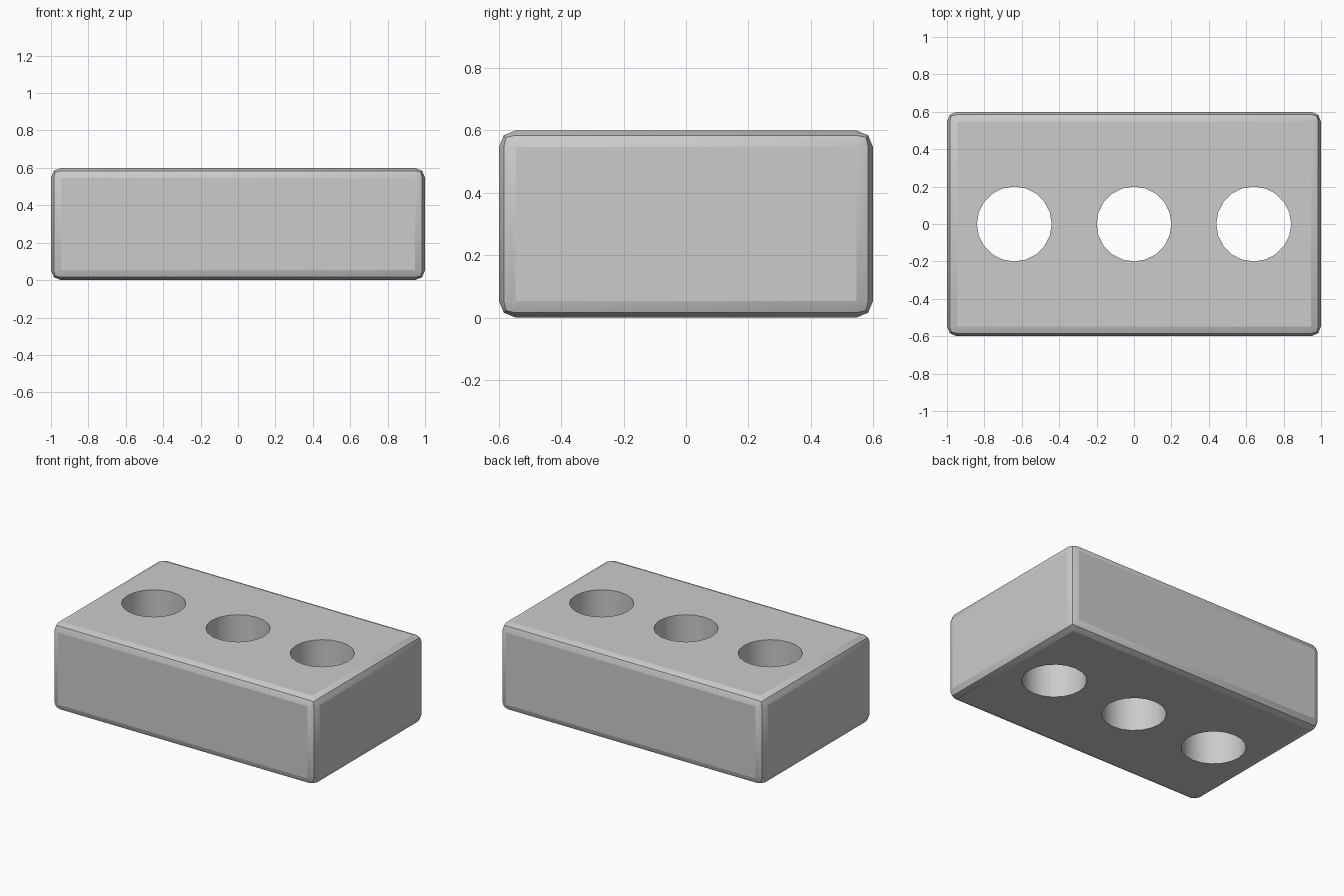
import bpy, math

if "Cube" in bpy.data.objects:
    bpy.data.objects.remove(bpy.data.objects["Cube"])

# Brick body with softened edges
bpy.ops.mesh.primitive_cube_add(size=1, location=(0, 0, 0.3))
brick = bpy.context.object
brick.name = "brick_body"
brick.scale = (2, 1.2, 0.6)
bpy.ops.object.transform_apply(location=False, rotation=False, scale=True)
bevel = brick.modifiers.new("edge_bevel", 'BEVEL')
bevel.width = 0.053
bevel.segments = 2

# Three round holes straight through
for i, x in enumerate((-0.64, 0, 0.64)):
    bpy.ops.mesh.primitive_cylinder_add(vertices=20, radius=0.2, depth=1, location=(x, 0, 0.3))
    cutter = bpy.context.object
    cutter.name = f"hole_cutter_{i + 1}"
    cutter.hide_render = True
    cutter.hide_set(True)
    cut = brick.modifiers.new(f"hole_{i + 1}", 'BOOLEAN')
    cut.operation = 'DIFFERENCE'
    cut.solver = 'EXACT'
    cut.object = cutter

# Apply the modifiers, drop the cutters and smooth the hole walls
bpy.ops.object.select_all(action='DESELECT')
brick.select_set(True)
bpy.context.view_layer.objects.active = brick
for name in [m.name for m in brick.modifiers]:
    bpy.ops.object.modifier_apply(modifier=name)
for ob in [o for o in bpy.data.objects if o.name.startswith("hole_cutter")]:
    bpy.data.objects.remove(ob)
bpy.ops.object.shade_smooth_by_angle(angle=math.radians(20))
